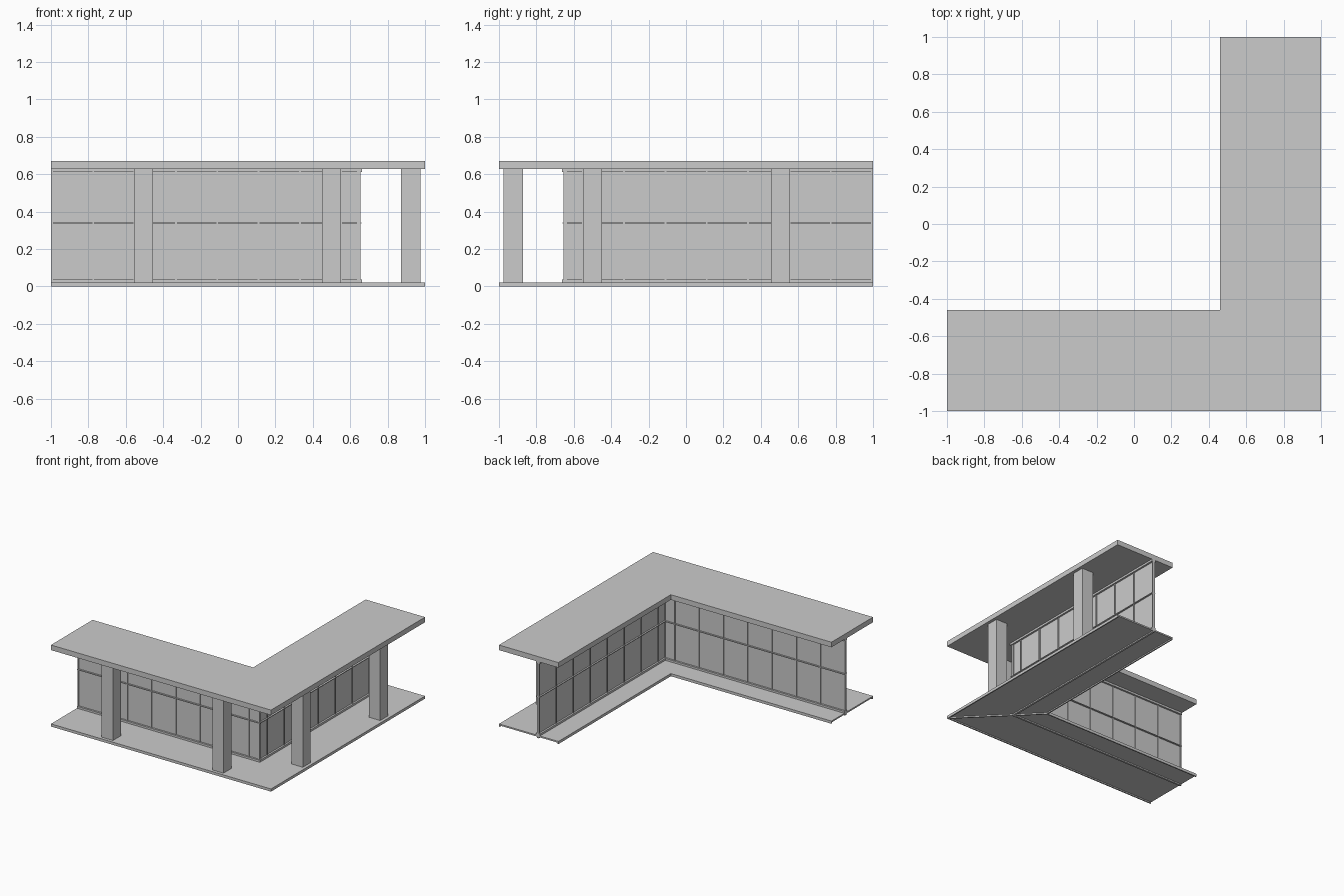
import bpy, bmesh
from mathutils import Matrix

if "Cube" in bpy.data.objects:
    bpy.data.objects.remove(bpy.data.objects["Cube"])

grey = bpy.data.materials.new("light grey")
grey.use_nodes = True
grey.diffuse_color = (0.6, 0.6, 0.6, 1)
grey.node_tree.nodes["Principled BSDF"].inputs["Base Color"].default_value = (0.6, 0.6, 0.6, 1)

INNER = 0.46          # inner edge of each wing
WALL = 0.645          # centre line of the glazed wall
FLOOR, CEILING, TOP = 0.022, 0.628, 0.67


def finish(name, bm):
    bmesh.ops.recalc_face_normals(bm, faces=bm.faces)
    mesh = bpy.data.meshes.new(name)
    bm.to_mesh(mesh)
    bm.free()
    mesh.materials.append(grey)
    obj = bpy.data.objects.new(name, mesh)
    bpy.context.collection.objects.link(obj)
    return obj


def prism(name, outline, z0, z1):
    bm = bmesh.new()
    face = bm.faces.new([bm.verts.new((x, y, z0)) for x, y in outline])
    side = bmesh.ops.extrude_face_region(bm, geom=[face])
    for v in side["geom"]:
        if isinstance(v, bmesh.types.BMVert):
            v.co.z = z1
    return finish(name, bm)


def both_wings(name, x0, x1, y0, y1, z0, z1):
    """A box on the front wing and its reflection on the side wing."""
    prism("front_" + name, [(x0, y0), (x1, y0), (x1, y1), (x0, y1)], z0, z1)
    prism("side_" + name, [(-y0, -x0), (-y0, -x1), (-y1, -x1), (-y1, -x0)], z0, z1)


# L-shaped roof and floor plate
ell = [(-1, -1), (1, -1), (1, 1), (INNER, 1), (INNER, -INNER), (-1, -INNER)]
prism("roof", ell, CEILING, TOP)
prism("floor", ell, 0.01, FLOOR)

# Ribs under the floor: both edges, wall line and corner mitre
both_wings("outer_floor_rib", -1, 1, -1, -0.99, 0, 0.012)
both_wings("inner_floor_rib", -1, INNER, -INNER - 0.01, -INNER, 0, 0.012)
both_wings("middle_floor_rib", -1, WALL, -WALL - 0.008, -WALL + 0.008, 0, 0.012)
w = 0.008
prism("mitre_rib", [(1, -1), (1, -1 + w), (INNER + w, -INNER), (INNER, -INNER),
                    (INNER, -INNER - w), (1 - w, -1)], 0, 0.012)

# Columns
for label, x in (("outer", -0.505), ("inner", 0.5)):
    both_wings(label + "_column", x - 0.051, x + 0.051, -0.975, -0.872, FLOOR, CEILING)

# Glazed walls: panes and rails
both_wings("glass", -1, WALL, -WALL - 0.003, -WALL + 0.003, FLOOR, CEILING)
rails = (("bottom_rail", FLOOR, 0.038, 0.018),
         ("middle_rail", 0.336, 0.342, 0.016),
         ("top_rail", 0.612, CEILING, 0.018))
for name, z0, z1, depth in rails:
    both_wings(name, -1, WALL + depth, -WALL - depth, -WALL + depth, z0, z1)

# Evenly spaced mullions and the corner post
for i in range(8):
    x = -0.995 + i * 0.221
    both_wings("mullion_%d" % (i + 1), x - 0.005, x + 0.005,
               -WALL - 0.01, -WALL + 0.01, FLOOR, CEILING)
prism("corner_post", [(WALL - 0.01, -WALL - 0.01), (WALL + 0.01, -WALL - 0.01),
                      (WALL + 0.01, -WALL + 0.01), (WALL - 0.01, -WALL + 0.01)],
      FLOOR, CEILING)
